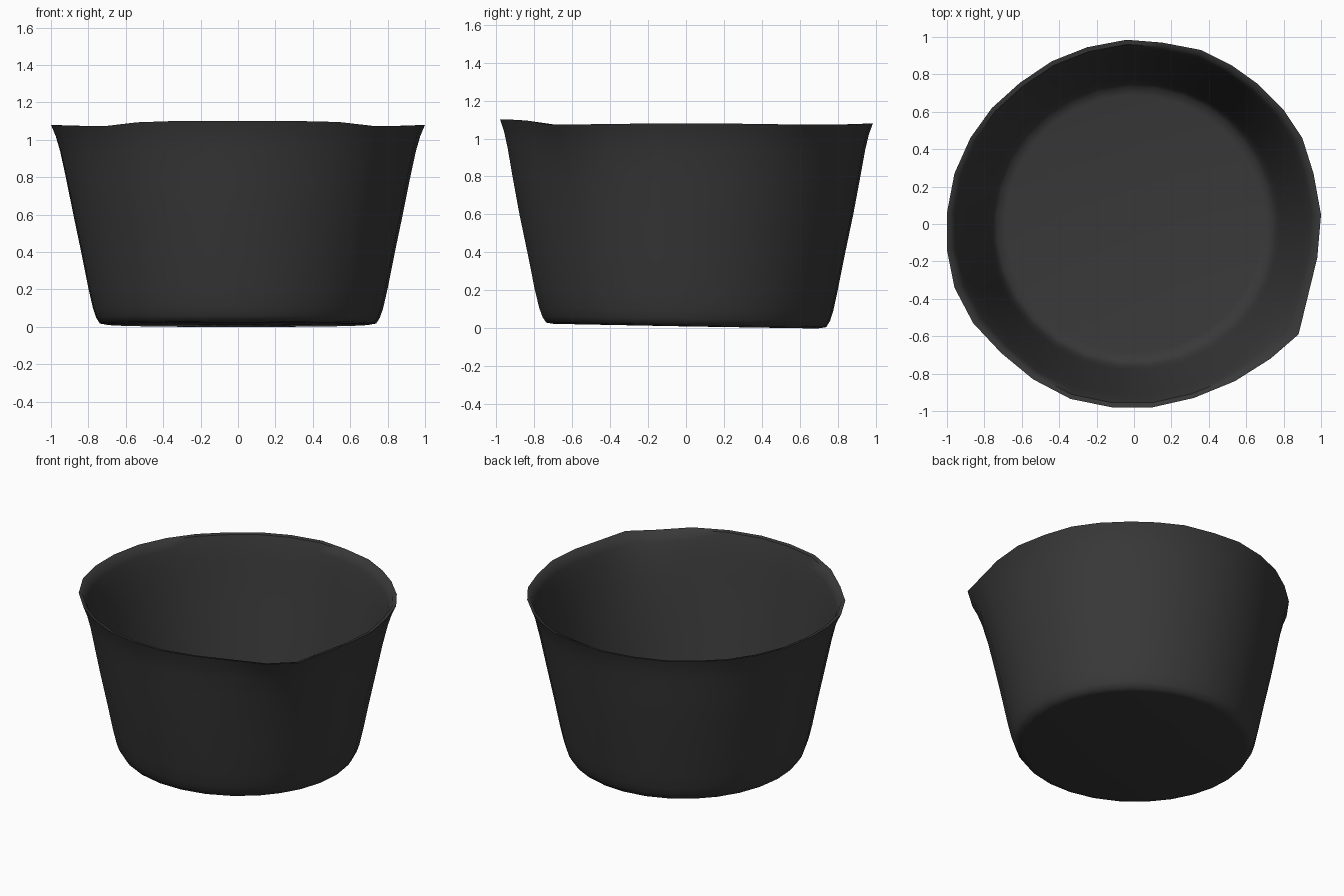
import bpy, bmesh, math

if "Cube" in bpy.data.objects:
    bpy.data.objects.remove(bpy.data.objects["Cube"])

# rim outline seen from above, counter-clockwise from the right, spout at front right
RIM = [(1.0, .05), (.96, .27), (.90, .46), (.80, .61), (.66, .75), (.52, .85),
       (.36, .93), (.15, .97), (-.04, .985), (-.25, .945), (-.44, .87), (-.61, .755),
       (-.76, .62), (-.875, .46), (-.96, .27), (-1.0, .06), (-1.0, -.14), (-.96, -.34),
       (-.86, -.53), (-.71, -.69), (-.54, -.83), (-.34, -.935), (-.12, -.98), (.10, -.98),
       (.32, -.93), (.54, -.84), (.73, -.72), (.88, -.59), (.93, -.385), (.98, -.18)]
# wall profile: radius, height
OUTER = [(.70, .011), (.74, .018), (.76, .05), (.777, .10), (.80, .20), (.84, .40),
         (.882, .60), (.922, .80), (.952, .94), (.975, 1.02), (1.0, 1.08)]
INNER = [(.975, 1.075), (.952, 1.015), (.93, .935), (.90, .80), (.86, .60),
         (.818, .40), (.782, .20), (.76, .095), (.735, .06), (.69, .05)]


def rim_height(x, y):
    # raised lip along the front, slight dips either side
    a = math.atan2(y, x)
    front = max(0, min(1, (-y - .72) / .15))
    return 1.08 + .02 * front - .007 * math.sin(2 * a) ** 2 * (1 - front)


def ring(bm, r, z):
    # blend from a plain circle low down to the irregular rim at the top
    w = max(0, min(1, (z - .6) / .47)) ** 2
    verts = []
    for x, y in RIM:
        d = math.hypot(x, y)
        rr = r * (1 - w + w * d)
        zz = z + w * (rim_height(x, y) - 1.08)
        tilt = -.01 * y / .75 * (1 - min(1, z / .2))
        verts.append(bm.verts.new((rr * x / d, rr * y / d, max(0, zz + tilt))))
    return verts


# pot body: outer wall, lip and inner wall as one skin
bm = bmesh.new()
rings = [ring(bm, r, z) for r, z in OUTER + INNER]
n = len(RIM)
for a, b in zip(rings, rings[1:]):
    for i in range(n):
        j = (i + 1) % n
        bm.faces.new((a[i], a[j], b[j], b[i]))

# underside and inside floor as fans
for loop, z, flip in ((rings[0], .01, True), (rings[-1], .05, False)):
    c = bm.verts.new((0, 0, z))
    for i in range(n):
        f = (loop[i], loop[(i + 1) % n], c)
        bm.faces.new(f[::-1] if flip else f)
bmesh.ops.recalc_face_normals(bm, faces=bm.faces)

me = bpy.data.meshes.new("pot_body")
bm.to_mesh(me)
bm.free()
pot = bpy.data.objects.new("pot_body", me)
bpy.context.collection.objects.link(pot)

# dark finish
mat = bpy.data.materials.new("dark_finish")
mat.diffuse_color = (.04, .04, .04, 1)
mat.use_nodes = True
mat.node_tree.nodes["Principled BSDF"].inputs["Base Color"].default_value = mat.diffuse_color
me.materials.append(mat)

bpy.context.view_layer.objects.active = pot
pot.select_set(True)
bpy.ops.object.shade_smooth_by_angle(angle=math.radians(60))
